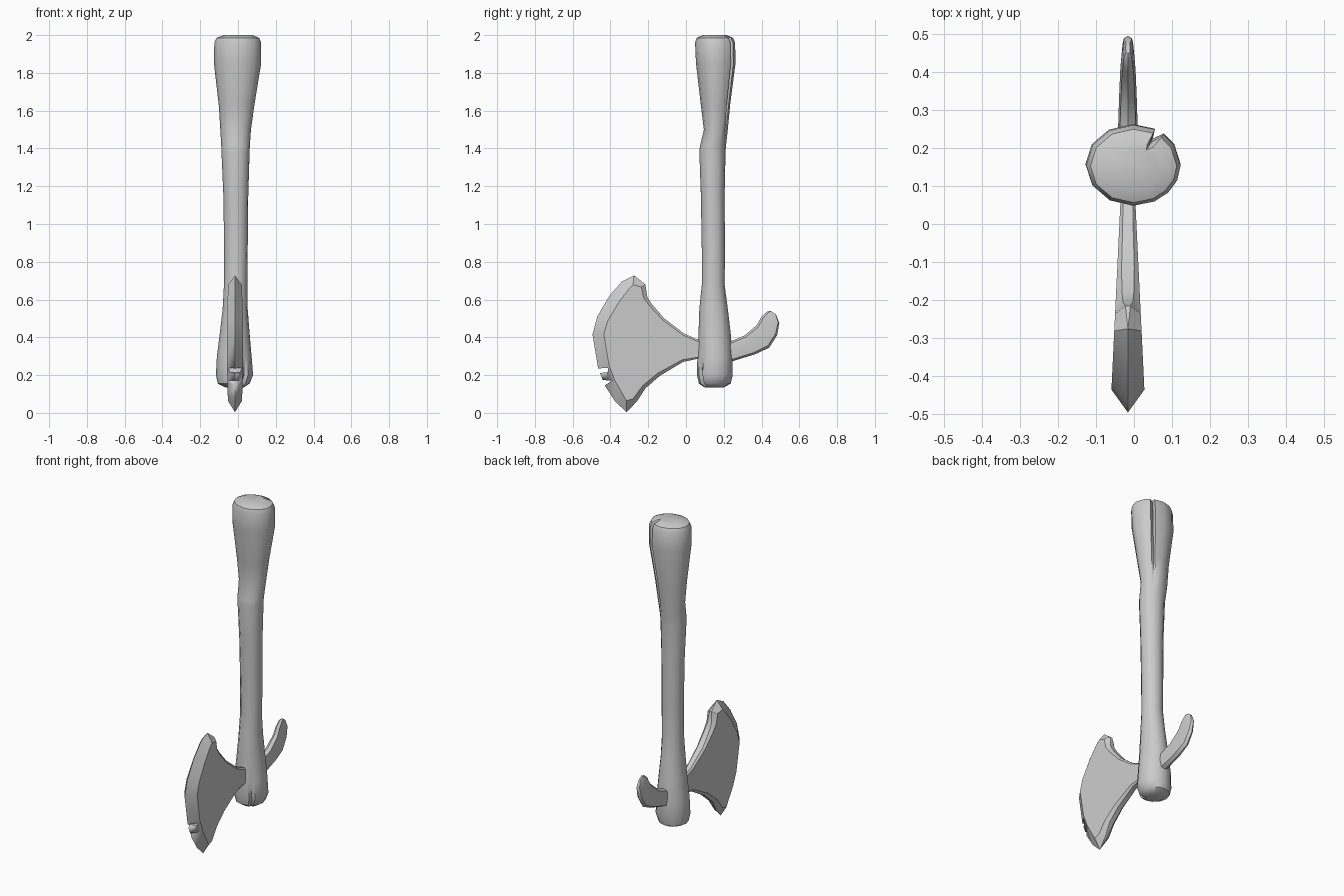
import bpy, bmesh
from math import sin, cos, radians, copysign
from mathutils import Vector

if "Cube" in bpy.data.objects:
    bpy.data.objects.remove(bpy.data.objects["Cube"])

CX = -0.016  # centre plane of blade and spike


def finish(bm, name, angle=30):
    bmesh.ops.remove_doubles(bm, verts=bm.verts, dist=0.0005)
    bmesh.ops.recalc_face_normals(bm, faces=bm.faces)
    mesh = bpy.data.meshes.new(name)
    bm.to_mesh(mesh)
    bm.free()
    ob = bpy.data.objects.new(name, mesh)
    bpy.context.collection.objects.link(ob)
    bpy.ops.object.select_all(action='DESELECT')
    bpy.context.view_layer.objects.active = ob
    ob.select_set(True)
    bpy.ops.object.shade_smooth_by_angle(angle=radians(angle))
    return ob


def bridge(bm, a, b):
    n = len(a)
    for i in range(n):
        bm.faces.new((a[i], a[(i + 1) % n], b[(i + 1) % n], b[i]))


def loft(name, rings, angle=40):
    bm = bmesh.new()
    loops = [[bm.verts.new(p) for p in r] for r in rings]
    for a, b in zip(loops, loops[1:]):
        bridge(bm, a, b)
    bm.faces.new(loops[0])
    bm.faces.new(loops[-1])
    return finish(bm, name, angle)


# Handle: z, x range, y range, split depth at the back, chip depth at the foot
stations = [
    (0.135, -0.065, 0.03, 0.10, 0.20, 1, 0.8),
    (0.155, -0.105, 0.06, 0.07, 0.235, 1, 0.8),
    (0.20, -0.115, 0.078, 0.06, 0.245, 1, 0.87),
    (0.30, -0.11, 0.07, 0.062, 0.245, 1, 1),
    (0.42, -0.095, 0.06, 0.068, 0.235, 1, 1),
    (0.55, -0.08, 0.05, 0.072, 0.22, 1, 1),
    (0.68, -0.073, 0.048, 0.085, 0.203, 1, 1),
    (0.85, -0.072, 0.05, 0.085, 0.205, 1, 1),
    (1.15, -0.076, 0.053, 0.08, 0.203, 1, 1),
    (1.38, -0.086, 0.06, 0.072, 0.208, 1, 1),
    (1.41, -0.087, 0.061, 0.075, 0.21, 1, 1),
    (1.50, -0.092, 0.067, 0.096, 0.22, 0.96, 1),
    (1.63, -0.10, 0.085, 0.08, 0.232, 0.9, 1),
    (1.85, -0.125, 0.12, 0.055, 0.26, 0.78, 1),
    (1.96, -0.123, 0.12, 0.05, 0.258, 0.68, 1),
    (1.985, -0.112, 0.11, 0.058, 0.247, 0.68, 1),
    (2.0, -0.075, 0.075, 0.09, 0.215, 0.8, 1),
]
angles = [0, 30, 50, 57, 63, 90, 120, 150, 180, 210, 240, 270, 297, 307, 317, 338]
rings = []
for z, x0, x1, y0, y1, split, chip in stations:
    ring = []
    for a in angles:
        k = {57: split, 307: chip}.get(a, 1.02)
        ring.append(((x0 + x1) / 2 + k * (x1 - x0) / 2 * cos(radians(a)),
                     (y0 + y1) / 2 + k * (y1 - y0) / 2 * sin(radians(a)), z))
    rings.append(ring)
loft("handle", rings)

# Back spike: upper point, lower point (y, z) and half thickness
spike = [
    ((0.15, 0.37), (0.15, 0.27), 0.026), ((0.24, 0.38), (0.25, 0.275), 0.026),
    ((0.31, 0.41), (0.365, 0.31), 0.023), ((0.375, 0.465), (0.44, 0.345), 0.02),
    ((0.40, 0.51), (0.482, 0.41), 0.017), ((0.43, 0.537), (0.494, 0.475), 0.013),
    ((0.448, 0.54), (0.477, 0.52), 0.006),
]
rings = []
for top, low, h in spike:
    mid = (Vector(top) + Vector(low)) / 2
    half = (Vector(top) - Vector(low)) / 2
    ring = []
    for i in range(8):
        a = radians(45 * i)
        c, s = (copysign(abs(f) ** 0.6, f) if abs(f) > 1e-6 else 0 for f in (cos(a), sin(a)))
        p = mid + half * s
        ring.append((CX + h * c, p.x, p.y))
    rings.append(ring)
loft("back_spike", rings)

# Blade: outline y, z, bevel width, share of the thickness kept at the rim
outline = [
    (0.15, 0.37, 0.005, 0.8), (0.075, 0.382, 0.008, 0.7), (-0.01, 0.42, 0.01, 0.6),
    (-0.115, 0.50, 0.012, 0.6), (-0.18, 0.575, 0.015, 0.5), (-0.205, 0.615, 0.02, 0.4),
    (-0.215, 0.68, 0.025, 0.2), (-0.275, 0.728, 0.05, 0), (-0.34, 0.695, 0.055, 0),
    (-0.405, 0.62, 0.06, 0), (-0.47, 0.51, 0.06, 0), (-0.495, 0.415, 0.06, 0),
    (-0.465, 0.235, 0.06, 0), (-0.43, 0.145, 0.06, 0), (-0.375, 0.06, 0.055, 0),
    (-0.315, 0.004, 0.06, 0), (-0.26, 0.06, 0.025, 0.2), (-0.215, 0.13, 0.02, 0.4),
    (-0.14, 0.195, 0.018, 0.5), (-0.015, 0.27, 0.012, 0.6), (0.065, 0.287, 0.008, 0.7),
    (0.15, 0.28, 0.005, 0.8),
]


def half_thick(y):
    return 0.0224 - 0.048 * y


bm = bmesh.new()
layers = [[], [], [], []]
n = len(outline)
for i, (y, z, inset, keep) in enumerate(outline):
    prev, nxt = outline[i - 1], outline[(i + 1) % n]
    t = Vector((nxt[0] - prev[0], nxt[1] - prev[1])).normalized()
    iy, iz = y - t.y * inset, z + t.x * inset  # outline runs anticlockwise
    hi, ho = half_thick(iy), half_thick(y) * keep
    for layer, co in zip(layers, ((hi, iy, iz), (ho, y, z), (-ho, y, z), (-hi, iy, iz))):
        layer.append(bm.verts.new((CX + co[0], co[1], co[2])))
for a, b in zip(layers[:2], layers[1:2]):
    bridge(bm, a, b)
bridge(bm, layers[2], layers[3])
for i in range(n):  # square rim, only where the edge is not sharp
    j = (i + 1) % n
    if outline[i][3] or outline[j][3]:
        bm.faces.new((layers[1][i], layers[1][j], layers[2][j], layers[2][i]))
bm.faces.new(layers[0])
bm.faces.new(layers[3])
blade = finish(bm, "axe_blade")

# Nicks in the cutting edge
for k, tri in enumerate([((-0.52, 0.235), (-0.412, 0.237), (-0.415, 0.215), (-0.52, 0.205)),
                         ((-0.52, 0.175), (-0.39, 0.172), (-0.43, 0.145), (-0.52, 0.10))]):
    bm = bmesh.new()
    sides = [[bm.verts.new((CX + s, y, z)) for y, z in tri] for s in (-0.1, 0.1)]
    bridge(bm, *sides)
    bm.faces.new(sides[0])
    bm.faces.new(sides[1])
    cutter = finish(bm, f"nick_cutter_{k + 1}")
    cutter.hide_render = True
    cutter.hide_set(True)
    mod = blade.modifiers.new("nick", 'BOOLEAN')
    mod.operation, mod.solver, mod.object = 'DIFFERENCE', 'EXACT', cutter
